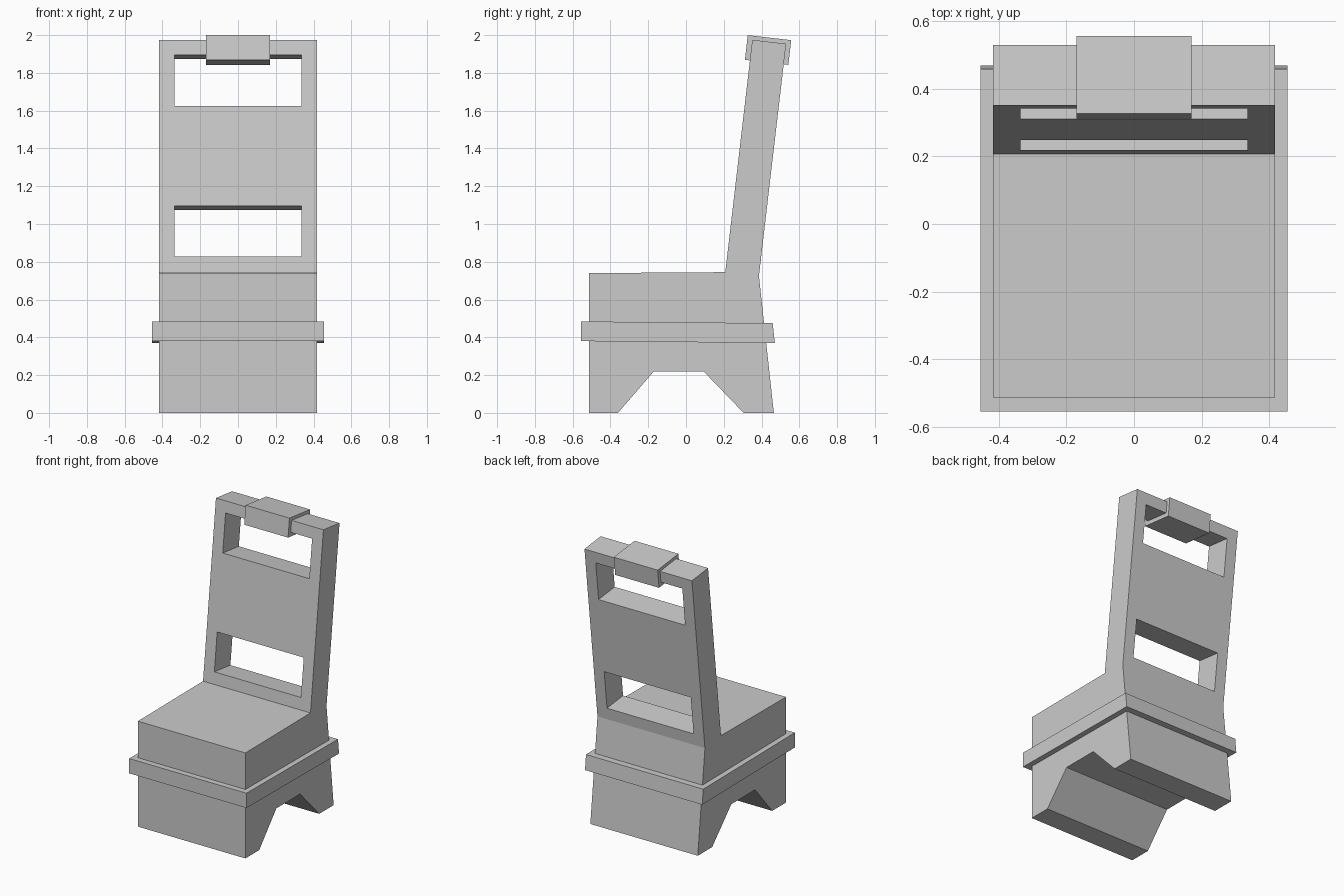
import bpy
import bmesh

if "Cube" in bpy.data.objects:
    bpy.data.objects.remove(bpy.data.objects["Cube"])

SLOPE = 0.1163  # backward lean of the backrest (dy per dz)


def prism(name, profile, half_width):
    """Extrude a (y, z) side profile symmetrically across x."""
    bm = bmesh.new()
    face = bm.faces.new([bm.verts.new((-half_width, y, z)) for y, z in profile])
    ext = bmesh.ops.extrude_face_region(bm, geom=[face])["geom"]
    verts = [g for g in ext if isinstance(g, bmesh.types.BMVert)]
    bmesh.ops.translate(bm, verts=verts, vec=(2 * half_width, 0, 0))
    bmesh.ops.recalc_face_normals(bm, faces=bm.faces)
    mesh = bpy.data.meshes.new(name)
    bm.to_mesh(mesh)
    bm.free()
    obj = bpy.data.objects.new(name, mesh)
    bpy.context.collection.objects.link(obj)
    return obj


def front_y(z):
    """Depth of the backrest's front surface at height z."""
    return 0.208 + (z - 0.745) * SLOPE


# Seat, base with arched cutaway, and leaning backrest in one profile
body = prism("chair_body", [
    (-0.514, 0), (-0.36, 0), (-0.17, 0.22), (0.093, 0.22), (0.305, 0),
    (0.465, 0), (0.386, 0.725), (0.53, 1.954), (0.351, 1.975),
    (0.208, 0.745), (-0.514, 0.74)], 0.417)

# Two openings through the backrest, square to its lean
for name, low, high in (("lower_opening", 0.828, 1.096),
                        ("upper_opening", 1.626, 1.895)):
    corners = []
    for z, steps in ((low, (-0.1, 0.35)), (high, (0.35, -0.1))):
        corners += [(front_y(z) + d, z - d * SLOPE) for d in steps]
    cutter = prism(name + "_cutter", corners, 0.336)
    cutter.hide_render = True
    cutter.hide_set(True)
    cut = body.modifiers.new(name, 'BOOLEAN')
    cut.operation = 'DIFFERENCE'
    cut.solver = 'EXACT'
    cut.object = cutter

# Band around the seat
prism("seat_band", [(-0.556, 0.38), (0.47, 0.37), (0.459, 0.475),
                    (-0.556, 0.484)], 0.455)

# Block wrapped over the top rail
prism("top_block", [(0.312, 1.869), (0.542, 1.843), (0.557, 1.973),
                    (0.327, 2.0)], 0.17)
